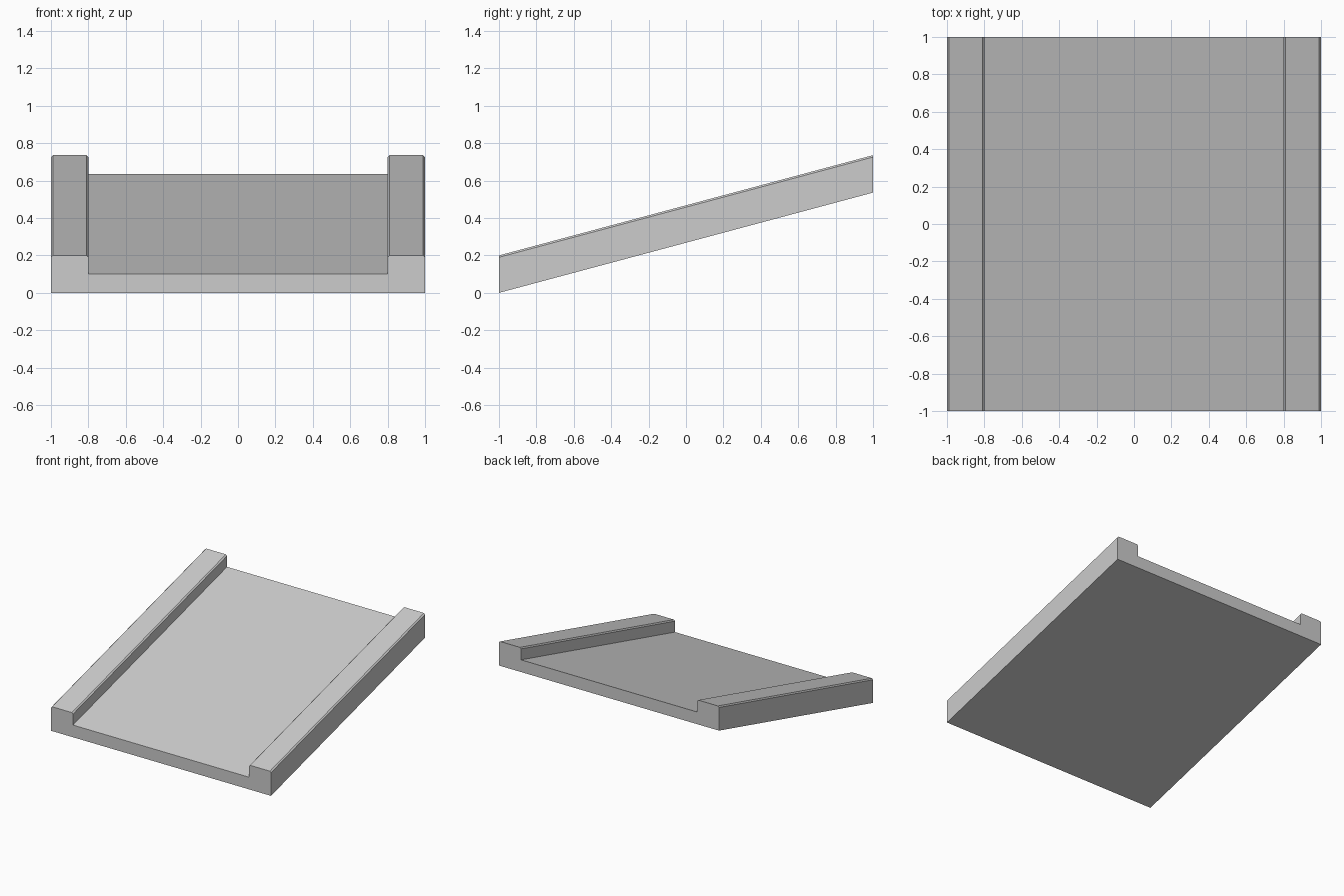
import bpy
import bmesh
import math

cube = bpy.data.objects.get("Cube")
if cube:
    bpy.data.objects.remove(cube, do_unlink=True)

# Plain grey material
grey = bpy.data.materials.new("light_grey")
grey.use_nodes = True
colour = (0.604, 0.604, 0.604, 1)
grey.diffuse_color = colour
grey.node_tree.nodes["Principled BSDF"].inputs["Base Color"].default_value = colour

HALF = 1.0                                     # half width and half length
RISE = 2 * HALF * math.tan(math.radians(15))   # climb from front to back
INNER, FLOOR, TOP, CHAMFER = 0.8, 0.1, 0.2, 0.01

# Left half of the channel section: outer wall, chamfered rail, floor
half_section = [
    (HALF, 0),
    (HALF, TOP - CHAMFER),
    (HALF - CHAMFER, TOP),
    (INNER + CHAMFER, TOP),
    (INNER, TOP - CHAMFER),
    (INNER, FLOOR),
]
section = half_section + [(-x, z) for x, z in reversed(half_section)]

# Sweep the section up the slope, keeping both ends vertical
bm = bmesh.new()
front = bm.faces.new([bm.verts.new((x, -HALF, z)) for x, z in section])
swept = bmesh.ops.extrude_face_region(bm, geom=[front], use_keep_orig=True)
back = [v for v in swept["geom"] if isinstance(v, bmesh.types.BMVert)]
bmesh.ops.translate(bm, verts=back, vec=(0, 2 * HALF, RISE))
bmesh.ops.recalc_face_normals(bm, faces=bm.faces)

mesh = bpy.data.meshes.new("ramp_with_side_rails")
bm.to_mesh(mesh)
bm.free()
mesh.materials.append(grey)
ramp = bpy.data.objects.new("ramp_with_side_rails", mesh)
bpy.context.collection.objects.link(ramp)
